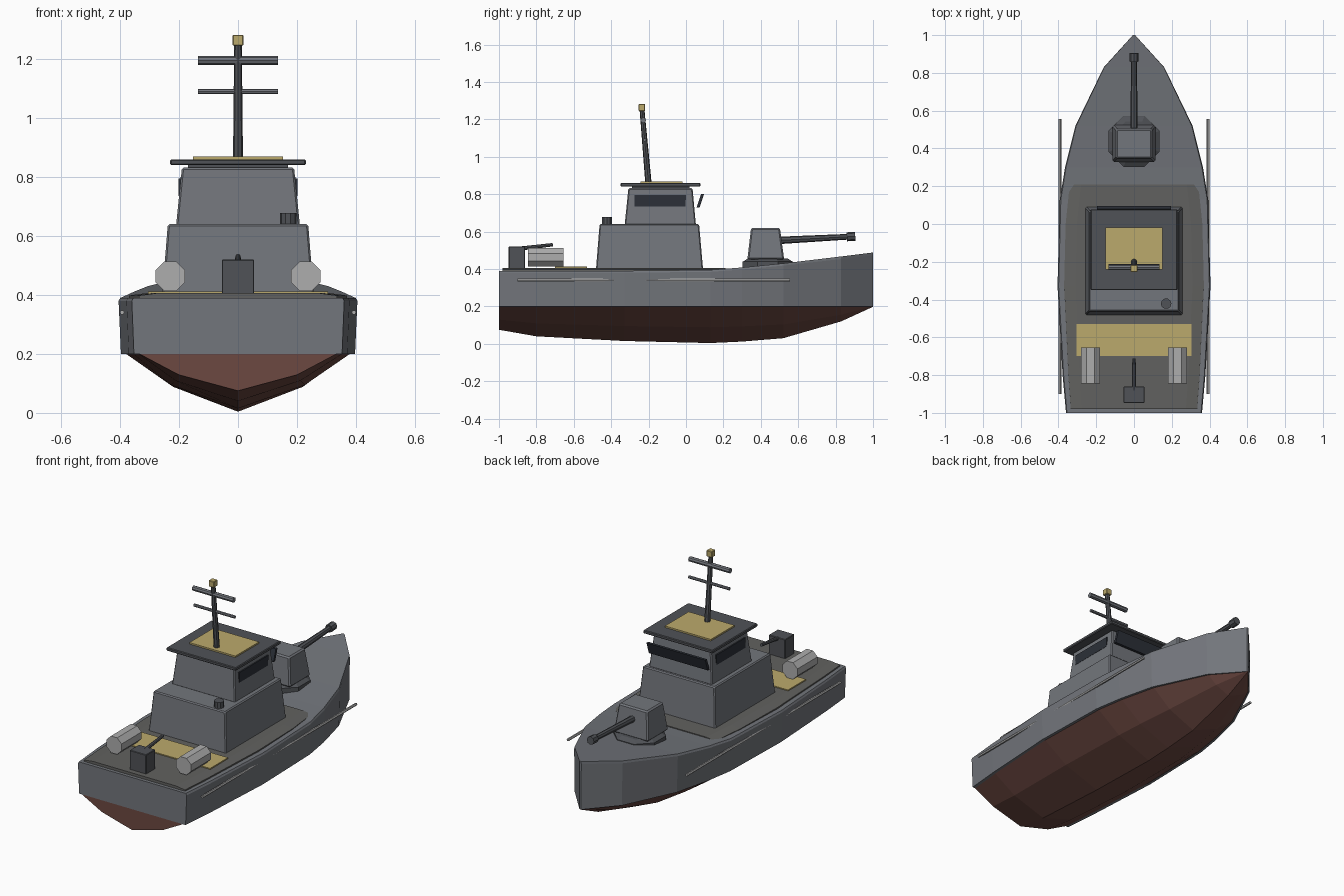
import bpy, bmesh, math
from mathutils import Vector


def mat(name, r, g, b):
    m = bpy.data.materials.new(name)
    m.diffuse_color = (r, g, b, 1)
    return m


GREY = mat("hull_grey", 0.17, 0.18, 0.20)
DARK = mat("dark_grey", 0.08, 0.085, 0.095)
DECK = mat("deck_grey", 0.12, 0.12, 0.115)
RED = mat("bottom_red", 0.15, 0.065, 0.053)
SAND = mat("sand", 0.50, 0.40, 0.15)
LIGHT = mat("light_grey", 0.42, 0.42, 0.42)
GLASS = mat("glass", 0.025, 0.03, 0.04)


def loft(name, rings, m):
    """Closed solid through rings of equal point count."""
    bm = bmesh.new()
    vs = [[bm.verts.new(p) for p in r] for r in rings]
    n = len(vs[0])
    for a, b in zip(vs, vs[1:]):
        for i in range(n):
            j = (i + 1) % n
            bm.faces.new((a[i], a[j], b[j], b[i]))
    bm.faces.new(vs[0])
    bm.faces.new(vs[-1])
    bmesh.ops.remove_doubles(bm, verts=bm.verts, dist=0.0005)
    bmesh.ops.recalc_face_normals(bm, faces=bm.faces)
    me = bpy.data.meshes.new(name)
    bm.to_mesh(me)
    bm.free()
    me.materials.append(m)
    ob = bpy.data.objects.new(name, me)
    bpy.context.collection.objects.link(ob)
    return ob


def rect(hw, y0, y1, z, x=0):
    return [(x - hw, y0, z), (x + hw, y0, z), (x + hw, y1, z), (x - hw, y1, z)]


def block(name, low, high, m, bevel=0, x=0):
    """Tapered box; low and high are (half width, y0, y1, z)."""
    ob = loft(name, [rect(*low, x), rect(*high, x)], m)
    if bevel:
        b = ob.modifiers.new("bevel", "BEVEL")
        b.width, b.segments = bevel, 1
    return ob


def tube(name, a, b, r0, r1, m, n=8, turn=0.0):
    a, b = Vector(a), Vector(b)
    q = (b - a).to_track_quat('Z', 'Y')

    def ring(c, r):
        return [c + q @ Vector((r * math.cos(turn + t * math.tau / n),
                                r * math.sin(turn + t * math.tau / n), 0)) for t in range(n)]
    return loft(name, [ring(a, r0), ring(b, r1)], m)


# Hull stations: y, deck half width, deck height, keel height
stations = [(-1, 0.36, 0.39, 0.075), (-0.8, 0.378, 0.39, 0.04), (-0.33, 0.405, 0.39, 0.015),
            (0.13, 0.393, 0.395, 0.004), (0.3, 0.365, 0.408, 0.012), (0.52, 0.31, 0.43, 0.03),
            (0.83, 0.16, 0.467, 0.12), (1.0, 0.006, 0.488, 0.198)]
loft("upper_hull", [[(-w * 0.98, y, 0.2), (w * 0.98, y, 0.2), (w, y, 0.38 + (z - 0.39) * 0.95), (w * 0.985, y, z),
                     (-w * 0.985, y, z), (-w, y, 0.38 + (z - 0.39) * 0.95)]
                    for y, w, z, k in stations], GREY)
loft("lower_hull", [[(0, y, k), (w * 0.56, y, k + (0.205 - k) * 0.42), (w * 0.955, y, 0.205),
                     (-w * 0.955, y, 0.205), (-w * 0.56, y, k + (0.205 - k) * 0.42)]
                    for y, w, z, k in stations], RED)

# Cambered working deck
loft("main_deck", [[(-w, y, 0.385), (w, y, 0.385), (w, y, 0.398), (w - 0.06, y, 0.406),
                    (0.06 - w, y, 0.406), (-w, y, 0.398)]
                   for y, w in ((-0.98, 0.335), (-0.8, 0.348), (-0.33, 0.37), (0.0, 0.362), (0.21, 0.34))], DECK)
block("aft_deck_panel", (0.305, -0.7, -0.53, 0.40), (0.305, -0.7, -0.53, 0.412), SAND)

# Cabin and bridge
block("cabin", (0.258, -0.482, 0.092, 0.39), (0.238, -0.462, 0.07, 0.64), GREY, 0.006)
block("bridge", (0.21, -0.328, 0.053, 0.635), (0.19, -0.308, 0.035, 0.832), GREY, 0.006)
block("roof_neck", (0.17, -0.29, 0.02, 0.82), (0.17, -0.29, 0.02, 0.85), DARK)
block("bridge_roof", (0.23, -0.35, 0.077, 0.84), (0.23, -0.35, 0.077, 0.86), DARK, 0.004)
block("roof_panel", (0.152, -0.242, -0.018, 0.855), (0.152, -0.242, -0.018, 0.869), SAND)
for s, side in ((-1, "left"), (1, "right")):
    block(side + "_window", (0.006, -0.275, -0.003, 0.735), (0.006, -0.275, 0.0, 0.795), GLASS, x=s * 0.1955)
block("windscreen", (0.195, 0.057, 0.073, 0.73), (0.195, 0.08, 0.096, 0.80), GLASS)
tube("roof_vent", (0.17, -0.422, 0.635), (0.17, -0.422, 0.677), 0.028, 0.028, DARK, 10)

# Mast with crossbars and lamp
tube("mast", (0, -0.2, 0.85), (0, -0.235, 1.25), 0.017, 0.013, DARK)
for z, y, r in ((1.195, -0.229, 0.015), (1.09, -0.221, 0.009)):
    tube("mast_crossbar", (-0.135, y, z), (0.135, y, z), r, r, GREY)
block("mast_lamp", (0.018, -0.254, -0.218, 1.245), (0.018, -0.254, -0.218, 1.282), SAND, 0.003)

# Bow gun
tube("gun_base", (0, 0.437, 0.40), (0, 0.437, 0.44), 0.146, 0.146, DARK, 8, math.pi / 8)
tube("gun_base_top", (0, 0.437, 0.438), (0, 0.437, 0.456), 0.146, 0.115, DARK, 8, math.pi / 8)
block("gun_turret", (0.115, 0.328, 0.525, 0.45), (0.095, 0.348, 0.502, 0.62), GREY, 0.008)
tube("gun_barrel", (0, 0.48, 0.552), (0, 0.88, 0.573), 0.02, 0.015, DARK)
tube("gun_muzzle", (0, 0.86, 0.572), (0, 0.905, 0.575), 0.024, 0.024, DARK)

# Stern gun
block("stern_gun_mount", (0.055, -0.948, -0.86, 0.40), (0.055, -0.948, -0.86, 0.52), DARK, 0.003)
tube("stern_gun_barrel", (0, -0.88, 0.51), (0, -0.712, 0.53), 0.011, 0.009, DARK)

# Drums and side rails
for s, side in ((-1, "left"), (1, "right")):
    tube(side + "_drum", (s * 0.23, -0.845, 0.463), (s * 0.23, -0.655, 0.463), 0.054, 0.054, LIGHT, 8, math.pi / 8)
    tube(side + "_rail", (s * 0.393, -0.9, 0.341), (s * 0.393, 0.557, 0.341), 0.008, 0.008, LIGHT, 6)
